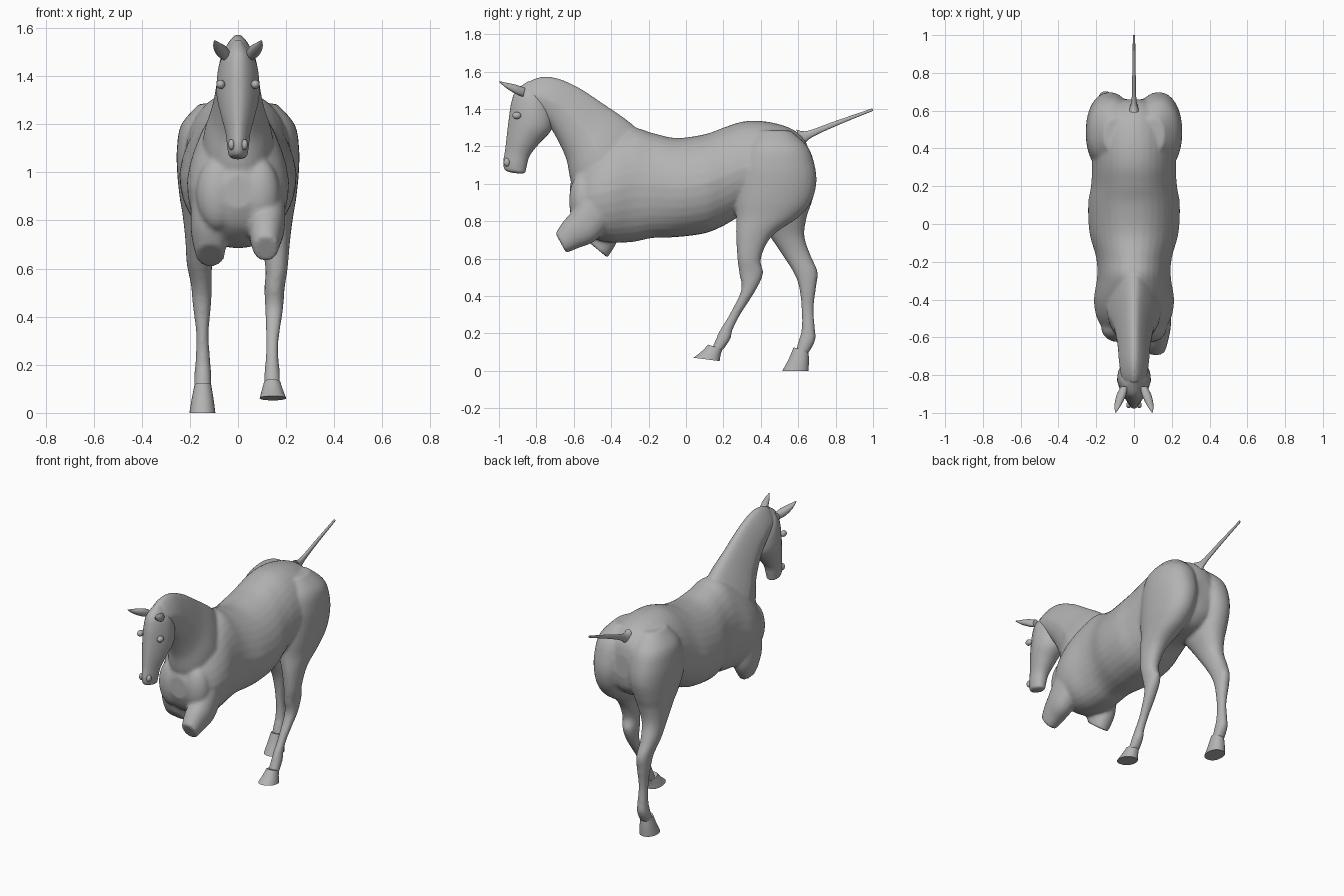
import bpy, bmesh, math
from mathutils import Vector

cube = bpy.data.objects.get("Cube")
if cube:
    bpy.data.objects.remove(cube, do_unlink=True)

grey = bpy.data.materials.new("clay_grey")
grey.use_nodes = True
COLOUR = (0.45, 0.45, 0.45, 1)
grey.diffuse_color = COLOUR
bsdf = next(n for n in grey.node_tree.nodes if n.type == 'BSDF_PRINCIPLED')
bsdf.inputs["Base Color"].default_value = COLOUR
bsdf.inputs["Roughness"].default_value = 0.7

RING = 32
STEPS = 6


def spline(rows):
    """Catmull-Rom interpolation through the section rows."""
    out = []
    n = len(rows)
    for i in range(n - 1):
        p0, p1, p2, p3 = (rows[max(i - 1, 0)], rows[i], rows[i + 1], rows[min(i + 2, n - 1)])
        for s in range(STEPS):
            t = s / STEPS
            out.append([0.5 * (2 * b + (c - a) * t + (2 * a - 5 * b + 4 * c - d) * t * t
                               + (3 * b - a - 3 * c + d) * t ** 3)
                        for a, b, c, d in zip(p0, p1, p2, p3)])
    out.append(list(rows[-1]))
    return out


def finish(name, bm):
    bmesh.ops.recalc_face_normals(bm, faces=bm.faces)
    mesh = bpy.data.meshes.new(name)
    bm.to_mesh(mesh)
    bm.free()
    mesh.materials.append(grey)
    ob = bpy.data.objects.new(name, mesh)
    bpy.context.collection.objects.link(ob)
    bpy.ops.object.select_all(action='DESELECT')
    ob.select_set(True)
    bpy.context.view_layer.objects.active = ob
    bpy.ops.object.shade_smooth_by_angle(angle=math.radians(45))
    return ob


def loft(name, rows, taper=0.0, power=0.92):
    """Rows are x, y and z of edge A, y and z of edge B, half width."""
    bm = bmesh.new()
    rings = []
    for x, ya, za, yb, zb, hw in spline(rows):
        mid = Vector((x, (ya + yb) / 2, (za + zb) / 2))
        arm = Vector((0, (ya - yb) / 2, (za - zb) / 2))
        ring = []
        for k in range(RING):
            a = math.tau * k / RING
            c, s = [math.copysign(abs(v) ** power, v) for v in (math.cos(a), math.sin(a))]
            w = hw * s * (1 - taper * max(0, c))
            ring.append(bm.verts.new(mid + arm * c + Vector((w, 0, 0))))
        rings.append(ring)
    for r, q in zip(rings, rings[1:]):
        for k in range(RING):
            j = (k + 1) % RING
            bm.faces.new((r[k], r[j], q[j], q[k]))
    bm.faces.new(rings[0])
    bm.faces.new(rings[-1])
    return finish(name, bm)


def blob(name, centre, radii):
    bm = bmesh.new()
    bmesh.ops.create_uvsphere(bm, u_segments=24, v_segments=16, radius=1)
    for v in bm.verts:
        v.co = Vector(centre) + Vector([a * b for a, b in zip(v.co, radii)])
    return finish(name, bm)


# Torso: y, top z, bottom z, half width
torso = [(-.62, .99, .85, .06), (-.58, 1.08, .77, .14), (-.5, 1.17, .71, .195),
         (-.4, 1.24, .685, .212), (-.28, 1.297, .69, .195), (-.18, 1.272, .71, .2),
         (-.05, 1.245, .715, .235), (.1, 1.265, .735, .243), (.2, 1.30, .775, .228),
         (.3, 1.332, .83, .222), (.4, 1.336, .84, .225), (.5, 1.318, .84, .215),
         (.58, 1.285, .86, .18), (.64, 1.225, .92, .12), (.66, 1.15, 1.0, .06)]
parts = [loft("torso", [(0, y, t, y, b, w) for y, t, b, w in torso], taper=.15)]

# Neck, narrow along the crest
parts.append(loft("neck", [
    (0, -.22, 1.26, -.54, .84, .16), (0, -.32, 1.345, -.612, 1.0, .14),
    (0, -.43, 1.42, -.64, 1.13, .108), (0, -.57, 1.513, -.695, 1.25, .088),
    (0, -.70, 1.568, -.75, 1.33, .08), (0, -.80, 1.566, -.81, 1.38, .068),
    (0, -.87, 1.525, -.85, 1.42, .045)], taper=.45))

# Chest muscles
for side in (-1, 1):
    parts.append(blob("chest_muscle", (side * .085, -.55, .91), (.088, .075, .15)))

# Hind legs: x, front y, back y, z, half width
haunch = [(.10, .38, .56, 1.285, .06), (.12, .32, .65, 1.2, .115),
          (.127, .285, .688, 1.1, .127), (.13, .272, .697, 1.0, .123)]
left_leg = haunch + [
    (.135, .265, .668, .9, .108), (.14, .268, .60, .82, .09), (.155, .268, .46, .72, .062),
    (.16, .275, .40, .6, .046), (.152, .285, .412, .52, .042), (.15, .295, .372, .43, .037),
    (.143, .232, .29, .3, .026), (.142, .183, .25, .22, .027), (.142, .16, .237, .17, .032),
    (.142, .135, .197, .11, .033)]
right_leg = haunch + [
    (.135, .32, .672, .9, .108), (.14, .38, .645, .82, .09), (.153, .448, .633, .72, .066),
    (.16, .515, .665, .62, .053), (.152, .573, .703, .53, .043), (.15, .604, .696, .45, .038),
    (.148, .618, .682, .33, .026), (.146, .618, .69, .22, .03), (.146, .602, .69, .16, .035),
    (.146, .582, .652, .09, .036)]
for name, side, leg in (("left_hind_leg", 1, left_leg), ("right_hind_leg", -1, right_leg)):
    parts.append(loft(name, [(side * x, f, z, b, z, w) for x, f, b, z, w in leg]))

# Cut-off forelegs
parts.append(loft("left_foreleg", [
    (.12, -.54, .98, -.36, .84, .075), (.12, -.60, .865, -.48, .70, .075),
    (.115, -.655, .80, -.58, .655, .065), (.115, -.698, .735, -.64, .63, .05)]))
parts.append(loft("right_foreleg", [
    (-.12, -.56, .92, -.34, .86, .075), (-.12, -.565, .79, -.36, .71, .075),
    (-.115, -.535, .70, -.42, .605, .058)]))

# Fuse into one smooth body
bpy.ops.object.select_all(action='DESELECT')
for ob in parts:
    ob.select_set(True)
bpy.context.view_layer.objects.active = parts[0]
bpy.ops.object.join()
body = parts[0]
body.name = "body"
fuse = body.modifiers.new("fuse", 'REMESH')
fuse.mode = 'VOXEL'
fuse.voxel_size = .01
fuse.use_smooth_shade = True
soften = body.modifiers.new("soften", 'SMOOTH')
soften.factor = .5
soften.iterations = 5

# Hooves
loft("left_hoof", [(.142, .118, .14, .195, .115, .034), (.143, .085, .105, .185, .085, .044),
                   (.145, .04, .07, .18, .052, .055)])
loft("right_hoof", [(-.146, .575, .125, .655, .105, .035), (-.147, .55, .065, .657, .055, .045),
                    (-.148, .515, 0, .655, 0, .054)])

# Head, from poll to lips
loft("head", [
    (0, -.84, 1.55, -.77, 1.46, .04), (0, -.908, 1.50, -.73, 1.425, .073),
    (0, -.935, 1.43, -.712, 1.36, .087), (0, -.948, 1.34, -.722, 1.285, .088),
    (0, -.958, 1.26, -.785, 1.215, .071), (0, -.967, 1.18, -.835, 1.15, .052),
    (0, -.977, 1.115, -.853, 1.09, .044), (0, -.968, 1.075, -.862, 1.06, .036),
    (0, -.935, 1.06, -.89, 1.054, .015)], taper=.3)

for side, word in ((1, "left"), (-1, "right")):
    # Eyes, nostrils and ears
    blob(word + "_eye", (side * .072, -.905, 1.365), (.018, .024, .019))
    blob(word + "_nostril", (side * .027, -.958, 1.115), (.014, .017, .022))
    loft(word + "_ear", [
        (side * .052, -.86, 1.512, -.87, 1.465, .02), (side * .068, -.91, 1.53, -.905, 1.478, .025),
        (side * .085, -.96, 1.54, -.955, 1.507, .018), (side * .097, -.998, 1.549, -.997, 1.542, .003)])

# Tail
loft("tail", [(0, .59, 1.29, .62, 1.19, .028), (0, .65, 1.283, .665, 1.243, .013),
              (0, .8, 1.336, .805, 1.31, .009), (0, .998, 1.404, 1.0, 1.39, .006)])
